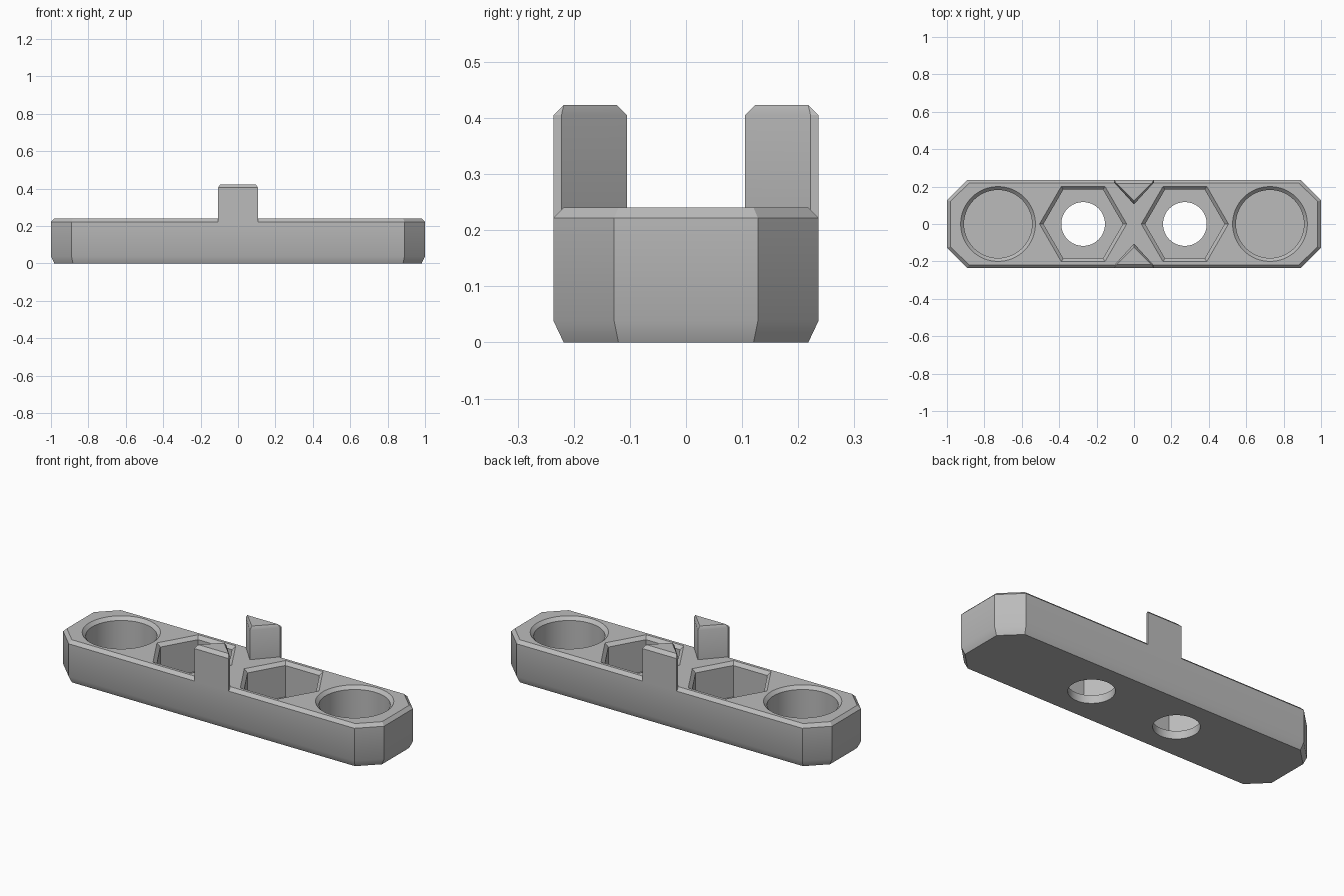
import bpy
import bmesh
from math import cos, sin, pi, radians
from mathutils import Vector

if "Cube" in bpy.data.objects:
    bpy.data.objects.remove(bpy.data.objects["Cube"], do_unlink=True)

grey = bpy.data.materials.new("plain grey")
grey.use_nodes = True
grey.diffuse_color = (0.5, 0.5, 0.5, 1)
grey.node_tree.nodes["Principled BSDF"].inputs["Base Color"].default_value = (0.5, 0.5, 0.5, 1)

TOP = 0.24
EDGE = 0.018
FLOOR = 0.045


def inset(points, d):
    """Move every side of a convex counter-clockwise outline inwards by d."""
    result = []
    n = len(points)
    for i in range(n):
        a, b, c = (Vector(points[(i + k) % n]) for k in (-1, 0, 1))
        e1, e2 = (b - a).normalized(), (c - b).normalized()
        n1, n2 = Vector((-e1.y, e1.x)), Vector((-e2.y, e2.x))
        result.append(b + (n1 + n2) * d / (1 + n1.dot(n2)))
    return result


def loft(name, layers):
    """Solid through stacked outlines given as (outline, height)."""
    bm = bmesh.new()
    rings = [[bm.verts.new((p[0], p[1], z)) for p in pts] for pts, z in layers]
    bm.faces.new(list(reversed(rings[0])))
    bm.faces.new(rings[-1])
    for lo, hi in zip(rings, rings[1:]):
        for i in range(len(lo)):
            j = (i + 1) % len(lo)
            bm.faces.new((lo[i], lo[j], hi[j], hi[i]))
    bmesh.ops.recalc_face_normals(bm, faces=bm.faces[:])
    mesh = bpy.data.meshes.new(name)
    bm.to_mesh(mesh)
    bm.free()
    mesh.materials.append(grey)
    obj = bpy.data.objects.new(name, mesh)
    bpy.context.collection.objects.link(obj)
    return obj


def ring(x, r, n):
    return [(x + r * cos(2 * pi * i / n), r * sin(2 * pi * i / n)) for i in range(n)]


def select(obj):
    bpy.ops.object.select_all(action="DESELECT")
    obj.select_set(True)
    bpy.context.view_layer.objects.active = obj


def cut(obj, cutter):
    cutter.hide_render = True
    mod = obj.modifiers.new("cut", "BOOLEAN")
    mod.operation = "DIFFERENCE"
    mod.solver = "EXACT"
    mod.object = cutter
    select(obj)
    bpy.ops.object.modifier_apply(modifier=mod.name)
    bpy.data.objects.remove(cutter, do_unlink=True)


def pocket(x, r, n):
    """Cutter for a blind pocket with a bevelled mouth."""
    mouth = ring(x, r, n)
    narrow = inset(mouth, EDGE)
    wide = inset(mouth, -EDGE)
    return loft("pocket_cutter", [(narrow, FLOOR), (narrow, TOP - EDGE), (wide, TOP + EDGE)])


# Long bar with clipped corners and bevelled rims
outline = [(1, -0.128), (1, 0.128), (0.89, 0.236), (-0.89, 0.236),
           (-1, 0.128), (-1, -0.128), (-0.89, -0.236), (0.89, -0.236)]
small = inset(outline, EDGE)
body = loft("bar_body", [(small, 0), (outline, 0.038), (outline, TOP - EDGE), (small, TOP)])

# Round end pockets, hexagonal inner pockets and their through holes
for side in (-1, 1):
    cut(body, pocket(side * 0.727, 0.2, 64))
    cut(body, pocket(side * 0.272, 0.233, 6))
    hole = ring(side * 0.272, 0.117, 64)
    cut(body, loft("hole_cutter", [(hole, -0.1), (hole, 0.1)]))

# Wedge-shaped posts at the middle of both long sides
parts = [body]
for name, side in (("front_post", -1), ("back_post", 1)):
    wedge = [(0, 0.105), (0.107, 0.222), (0.107, 0.236), (-0.107, 0.236), (-0.107, 0.222)]
    wedge = [(x * side, y * side) for x, y in wedge]
    tip = inset(wedge, 0.0125)
    tip = [(p.x, max(-EDGE * 12.1, min(EDGE * 12.1, p.y))) for p in tip]
    parts.append(loft(name, [(wedge, TOP - EDGE), (wedge, 0.405), (tip, 0.423)]))

for obj in parts:
    select(obj)
    bpy.ops.object.shade_smooth_by_angle(angle=radians(30))
